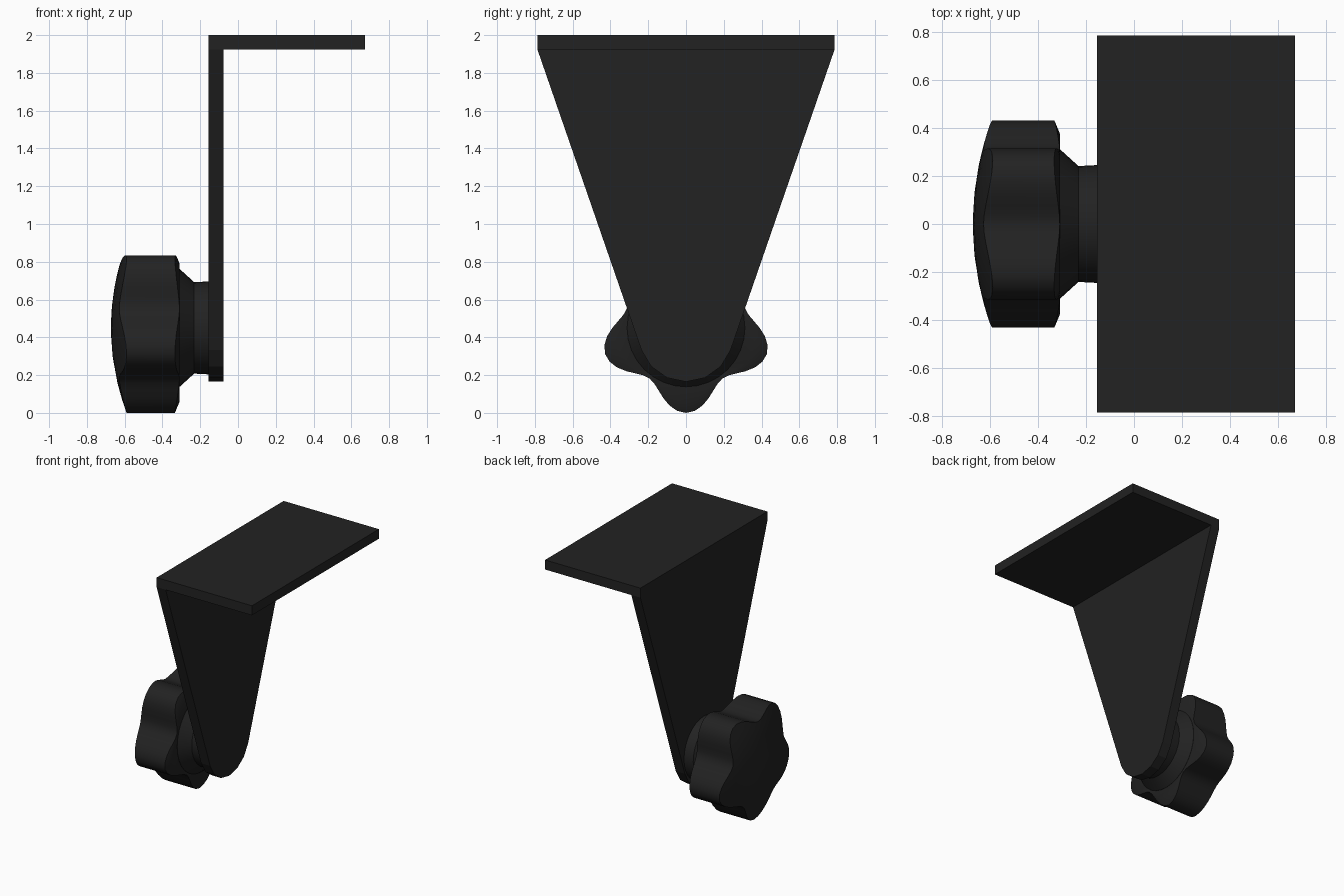
import bpy, bmesh, math

cube = bpy.data.objects.get("Cube")
if cube:
    bpy.data.objects.remove(cube, do_unlink=True)

black = bpy.data.materials.new("matte_black")
black.use_nodes = True
colour = (0.016, 0.016, 0.016, 1)
black.diffuse_color = colour
black.node_tree.nodes["Principled BSDF"].inputs["Base Color"].default_value = colour

AXIS_Z = 0.45      # height of the knob axis
PLATE_X = (-0.155, -0.077)
HALF_WIDTH = 0.787


def finish(name, bm, smooth=False):
    bmesh.ops.recalc_face_normals(bm, faces=bm.faces[:])
    mesh = bpy.data.meshes.new(name)
    bm.to_mesh(mesh)
    bm.free()
    mesh.materials.append(black)
    obj = bpy.data.objects.new(name, mesh)
    bpy.context.collection.objects.link(obj)
    if smooth:
        bpy.ops.object.select_all(action='DESELECT')
        obj.select_set(True)
        bpy.context.view_layer.objects.active = obj
        bpy.ops.object.shade_smooth_by_angle(angle=math.radians(30))
    return obj


def lathe(name, rings, sides):
    """Bridge closed rings about the x axis; each ring maps an angle to (x, radius)."""
    bm = bmesh.new()
    loops = []
    for ring in rings:
        loop = []
        for i in range(sides):
            a = math.tau * i / sides
            x, r = ring(a)
            loop.append(bm.verts.new((x, r * math.sin(a), AXIS_Z - r * math.cos(a))))
        loops.append(loop)
    for p, q in zip(loops, loops[1:]):
        for i in range(sides):
            j = (i + 1) % sides
            bm.faces.new((p[i], p[j], q[j], q[i]))
    bm.faces.new(loops[0])
    bm.faces.new(loops[-1])
    return finish(name, bm, True)


# Bracket: tapered upright with a rounded foot, under a flat top shelf
arc_z, arc_r, taper = 0.415, 0.25, math.radians(19.2)
segments = 6
outline = [(-HALF_WIDTH, 1.925), (-HALF_WIDTH, 2), (HALF_WIDTH, 2), (HALF_WIDTH, 1.925)]
for i in range(segments + 1):
    a = -taper - (math.pi - 2 * taper) * i / segments
    outline.append((arc_r * math.cos(a), arc_z + arc_r * math.sin(a)))

bm = bmesh.new()
face = bm.faces.new([bm.verts.new((PLATE_X[0], y, z)) for y, z in outline])
ext = bmesh.ops.extrude_face_region(bm, geom=[face], use_keep_orig=True)
moved = [v for v in ext["geom"] if isinstance(v, bmesh.types.BMVert)]
bmesh.ops.translate(bm, verts=moved, vec=(PLATE_X[1] - PLATE_X[0], 0, 0))
# Pull the edge strip above the taper outward to form the shelf
strip = max((f for f in ext["geom"] if isinstance(f, bmesh.types.BMFace)),
            key=lambda f: f.calc_center_median().x)
top = sorted(strip.verts, key=lambda v: -v.co.z)[:4]
bottom = [v for v in top if v.co.z < 1.95]
split = bmesh.utils.face_split(strip, bottom[0], bottom[1])[0]
shelf = max((strip, split), key=lambda f: f.calc_center_median().z)
pulled = bmesh.ops.extrude_face_region(bm, geom=[shelf])
bmesh.ops.translate(bm, verts=[v for v in pulled["geom"] if isinstance(v, bmesh.types.BMVert)],
                    vec=(0.672 - PLATE_X[1], 0, 0))
finish("bracket", bm)


# Knob: five lobes with a domed outer face and a slightly eased inner rim
def lobe(a):
    return 0.39 + 0.06 * math.cos(5 * a)


def dome(t):
    return lambda a: (-0.673 + 0.41 * (t * lobe(a)) ** 2, t * lobe(a))


def rim(a):
    return -0.31 - 0.2 * (lobe(a) - 0.33), lobe(a)


def inner(a):
    return -0.31, min(lobe(a) - 0.01, 0.32 + 0.6 * (lobe(a) - 0.33))


lathe("knob", [dome(0.08), dome(0.35), dome(0.65), dome(0.85), dome(1), rim, inner], 60)


# Neck: flared collar joining the knob to the bracket
def plain(x, r):
    return lambda a: (x, r)


lathe("knob_neck", [plain(-0.32, 0.312), plain(-0.309, 0.312), plain(-0.232, 0.242),
                    plain(-0.155, 0.246)], 32)
